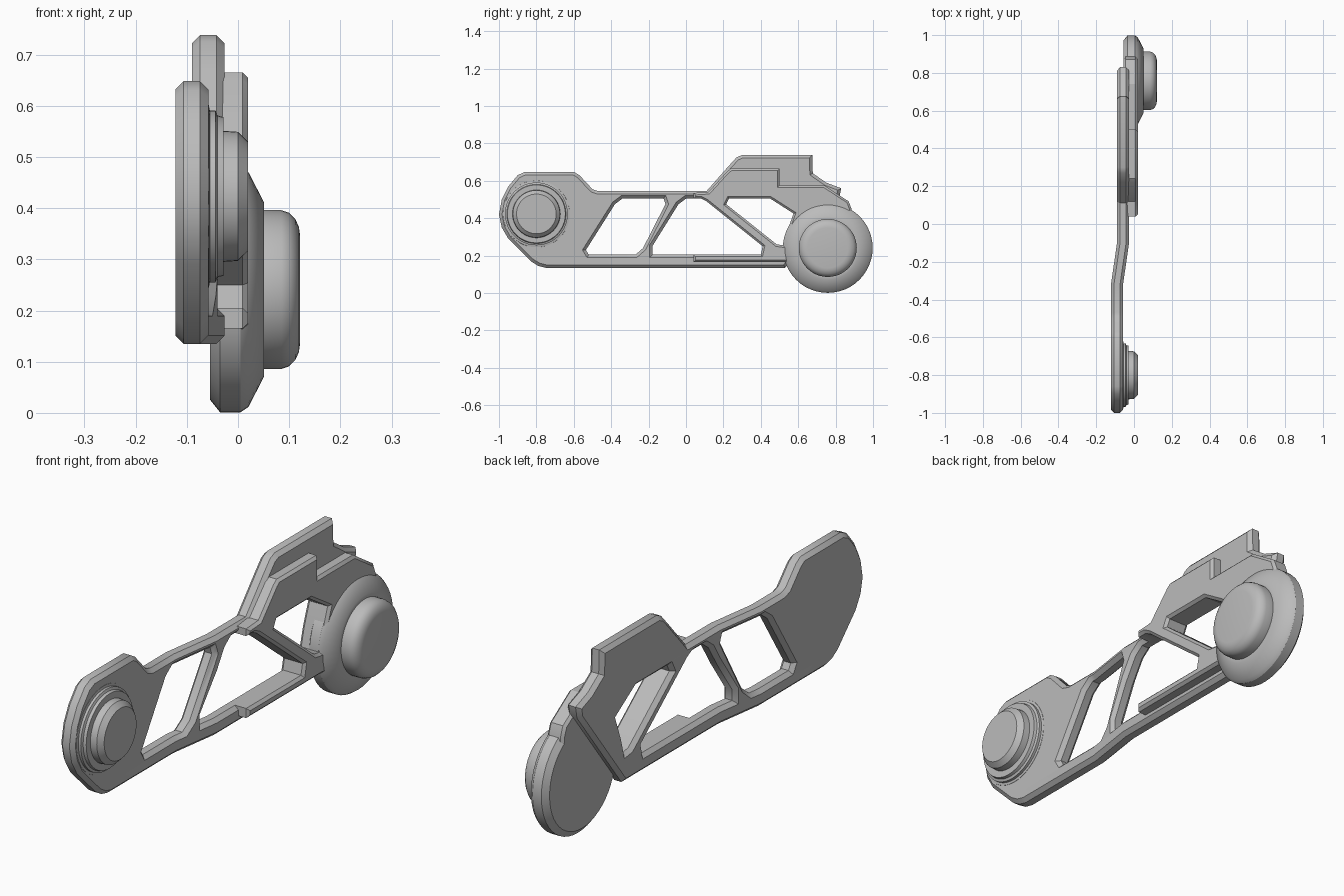
import bpy, bmesh, math
from mathutils import Vector
from mathutils.geometry import tessellate_polygon

cube = bpy.data.objects.get("Cube")
if cube:
    bpy.data.objects.remove(cube, do_unlink=True)

grey = bpy.data.materials.new("plain grey")
grey.use_nodes = True
COLOUR = (0.5, 0.5, 0.5, 1)
grey.diffuse_color = COLOUR
grey.node_tree.nodes["Principled BSDF"].inputs["Base Color"].default_value = COLOUR


def finish(bm, name):
    bmesh.ops.recalc_face_normals(bm, faces=bm.faces[:])
    mesh = bpy.data.meshes.new(name)
    bm.to_mesh(mesh)
    bm.free()
    mesh.materials.append(grey)
    ob = bpy.data.objects.new(name, mesh)
    bpy.context.scene.collection.objects.link(ob)
    bpy.ops.object.select_all(action='DESELECT')
    ob.select_set(True)
    bpy.context.view_layer.objects.active = ob
    bpy.ops.object.shade_smooth_by_angle(angle=math.radians(32))
    return ob


def oriented(loop, ccw):
    pts = [Vector(p) for p in loop]
    area = sum(a.cross(b) for a, b in zip(pts, pts[1:] + pts[:1]))
    return pts if (area > 0) == ccw else pts[::-1]


def inset(pts, d):
    """Mitred offset to the left of the loop direction."""
    out = []
    for i, p in enumerate(pts):
        a = (p - pts[i - 1]).normalized()
        b = (pts[(i + 1) % len(pts)] - p).normalized()
        na, nb = Vector((-a.y, a.x)), Vector((-b.y, b.x))
        out.append(p + (na + nb) * (d / max(1 + na.dot(nb), 0.4)))
    return out


def chamfered_plate(outline, holes, x0, x1, c):
    """Plate in the y-z plane with chamfered rims and holes."""
    loops = [oriented(outline, True)] + [oriented(h, False) for h in holes]
    small = [inset(l, c) for l in loops]
    bm = bmesh.new()
    caps = [[], []]
    for full, thin in zip(loops, small):
        rings = [[bm.verts.new((x, p.x, p.y)) for p in pts] for x, pts in
                 ((x0, thin), (x0 + c, full), (x1 - c, full), (x1, thin))]
        n = len(full)
        for r, s in zip(rings, rings[1:]):
            for i in range(n):
                j = (i + 1) % n
                bm.faces.new((r[i], r[j], s[j], s[i]))
        caps[0] += rings[0]
        caps[1] += rings[-1]
    tris = tessellate_polygon([[p.to_3d() for p in l] for l in small])
    for cap in caps:
        for t in tris:
            bm.faces.new([cap[i] for i in t])
    return bm


def turned(name, profile, y, z, n=48):
    """Lathe a list of (x, radius) points about an axis along x."""
    bm = bmesh.new()
    rings = [[bm.verts.new((x, y + r * math.cos(k * math.tau / n),
                            z + r * math.sin(k * math.tau / n)))
              for k in range(n)] for x, r in profile]
    for a, b in zip(rings, rings[1:]):
        for i in range(n):
            j = (i + 1) % n
            bm.faces.new((a[i], a[j], b[j], b[i]))
    bm.faces.new(rings[0])
    bm.faces.new(rings[-1])
    return finish(bm, name)


# Openings of the truss
front_hole = [(-.535, .23), (-.52, .205), (-.27, .205), (-.23, .24),
              (-.11, .475), (-.12, .505), (-.34, .505), (-.38, .475)]
middle_hole = [(-.18, .205), (-.18, .25), (-.04, .475), (0, .505),
               (.08, .505), (.11, .49), (.41, .25), (.40, .205)]
rear_hole = [(.215, .475), (.23, .505), (.45, .505), (.575, .425),
             (.54, .33), (.52, .255), (.485, .26)]

# Long arm plate, bent sideways in the middle
arm_outline = [(-1, .42), (-.985, .5), (-.95, .57), (-.9, .63), (-.86, .648),
               (-.6, .648), (-.57, .63), (-.5, .555), (-.47, .545), (.11, .545),
               (.22, .67), (.27, .725), (.30, .738), (.675, .738), (.678, .64),
               (.75, .59), (.83, .56), (.82, .51), (.53, .135), (-.75, .135),
               (-.79, .145), (-.83, .17), (-.95, .29), (-.985, .35)]
bm = chamfered_plate(arm_outline, [front_hole, middle_hole, rear_hole],
                     -.122, -.058, .016)
BEND_START, BEND_END, SHIFT = -.32, -.1, .032
for y in (BEND_START, BEND_END):
    bmesh.ops.bisect_plane(bm, geom=bm.verts[:] + bm.edges[:] + bm.faces[:],
                           plane_co=(0, y, 0), plane_no=(0, 1, 0))
for v in bm.verts:
    t = (v.co.y - BEND_START) / (BEND_END - BEND_START)
    v.co.x += SHIFT * min(max(t, 0), 1)
finish(bm, "arm_plate")

# Raised outer layer around the rear opening, with the lower ledge
outer_outline = [(.04, .535), (.12, .54), (.22, .65), (.24, .665), (.5, .665),
                 (.5, .575), (.74, .575), (.87, .49), (.885, .45), (.9, .3),
                 (.75, .1), (.56, .155), (.53, .165), (.04, .165), (.04, .205),
                 (.40, .205), (.41, .25), (.11, .49), (.08, .505), (.04, .505)]
finish(chamfered_plate(outer_outline, [rear_hole], -.055, .02, .011),
       "outer_layer")

# Rear flange with rounded hub
turned("rear_hub", [(-.055, .215), (-.035, .24), (.005, .24), (.02, .23),
                    (.051, .17), (.051, .155), (.085, .155), (.1, .15),
                    (.112, .138), (.119, .122), (.121, .108)], .758, .241)

# Stepped front boss
turned("front_boss", [(-.07, .182), (-.057, .178), (-.055, .168), (-.044, .168),
                      (-.04, .158), (-.028, .155), (-.028, .128), (0, .126),
                      (.02, .106)], -.80, .423)
